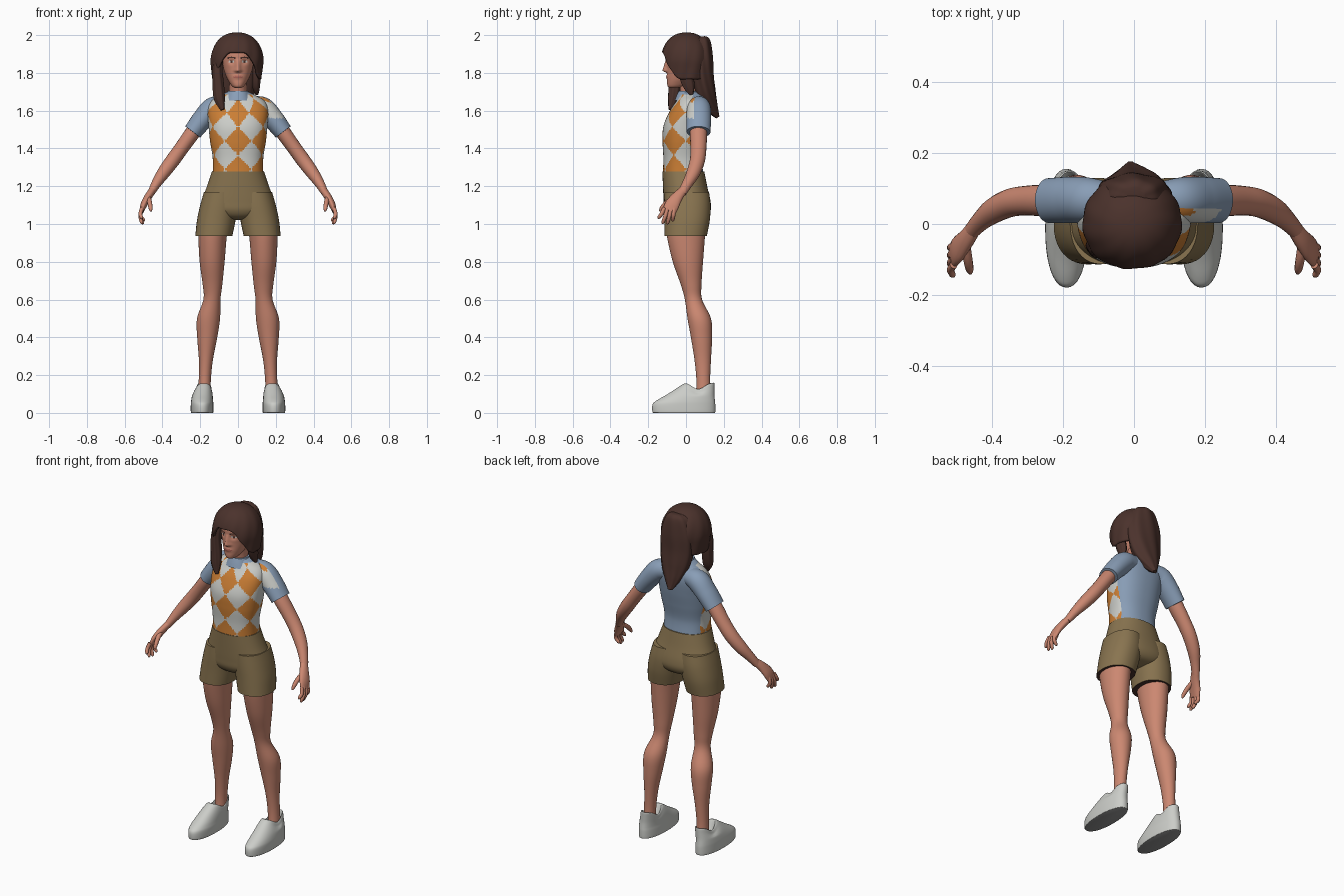
import bpy, bmesh, math
from mathutils import Vector

if "Cube" in bpy.data.objects:
    bpy.data.objects.remove(bpy.data.objects["Cube"])

def mat(name, *c):
    m = bpy.data.materials.new(name)
    m.diffuse_color = (*c, 1)
    m.use_nodes = True
    m.node_tree.nodes["Principled BSDF"].inputs["Base Color"].default_value = m.diffuse_color
    return m

SKIN = mat("skin", .60, .245, .165)
HAIR = mat("dark_brown_hair", .07, .032, .025)
BLUE = mat("dusty_blue", .25, .34, .47)
WHITE = mat("off_white", .60, .61, .58)
ORANGE = mat("orange", .60, .21, .035)
KHAKI = mat("khaki", .25, .175, .08)
SOLE = mat("sole_grey", .28, .28, .28)
LIPS = mat("lips", .42, .13, .10)

def smooth_rows(rows, k):
    """Catmull-Rom through tuples of numbers."""
    out = []
    for i in range(len(rows) - 1):
        a, b, c, d = (rows[max(0, min(len(rows) - 1, i + j))] for j in (-1, 0, 1, 2))
        for s in range(k):
            t = s / k
            out.append(tuple(.5 * (2*q + (r - p)*t + (2*p - 5*q + 4*r - w)*t*t + (3*q - p - 3*r + w)*t**3)
                             for p, q, r, w in zip(a, b, c, d)))
    return out + [rows[-1]]

def build(name, rings, mats, rule=None, closed=True):
    """Skin rings of points into a mesh, then colour faces by a rule."""
    bm = bmesh.new()
    vr = [[bm.verts.new(p) for p in r] for r in rings]
    n = len(rings[0])
    for r0, r1 in zip(vr, vr[1:]):
        for i in range(n):
            bm.faces.new((r0[i], r0[(i+1) % n], r1[(i+1) % n], r1[i]))
    if closed:
        bm.faces.new(vr[0])
        bm.faces.new(vr[-1])
    bmesh.ops.recalc_face_normals(bm, faces=bm.faces)
    bm.normal_update()
    for f in bm.faces:
        if rule:
            f.material_index = rule(f.calc_center_median(), f.normal)
    me = bpy.data.meshes.new(name)
    bm.to_mesh(me)
    bm.free()
    ob = bpy.data.objects.new(name, me)
    bpy.context.collection.objects.link(ob)
    for m in mats:
        me.materials.append(m)
    bpy.ops.object.select_all(action='DESELECT')
    ob.select_set(True)
    bpy.context.view_layer.objects.active = ob
    bpy.ops.object.shade_smooth_by_angle(angle=math.radians(50))
    return ob

def loft(name, rows, mats, n=40, k=4, p=2.2, s=1, rule=None, warp=None):
    """Horizontal rings from rows of (z, centre x, half width, front y, back y)."""
    rings = []
    for z, xc, hw, yf, yb in smooth_rows(rows, k):
        ring = []
        for i in range(n):
            a = math.tau * i / n
            c, q = math.cos(a), math.sin(a)
            v = Vector((s * (xc + hw * math.copysign(abs(c)**(2/p), c)),
                        (yf + yb)/2 + (yb - yf)/2 * math.copysign(abs(q)**(2/p), q), z))
            ring.append(warp(v) if warp else v)
        rings.append(ring)
    return build(name, rings, mats, rule)

def tube(name, rows, mats, n=20, k=4, s=1, ridge=0, rule=None):
    """Tube through (x, y, z, radius in depth, radius across)."""
    rows = smooth_rows(rows, k)
    pts = [Vector((s * r[0], r[1], r[2])) for r in rows]
    rings = []
    for i, r in enumerate(rows):
        t = (pts[min(i+1, len(pts)-1)] - pts[max(i-1, 0)]).normalized()
        a = Vector((0, 1, 0))
        a = (a - t * a.dot(t)).normalized()
        b = t.cross(a)
        ring = []
        for j in range(n):
            w = math.tau * j / n
            g = 1 + ridge * math.sin(7*w + i*.12)
            ring.append(pts[i] + a * (r[3]*g*math.cos(w)) + b * (r[4]*g*math.sin(w)))
        rings.append(ring)
    return build(name, rings, mats, rule)

def gauss(v, c, w):
    return math.exp(-((v - c) / w)**2)

# Shirt with a diamond-patterned front and plain back
def shirt_rule(c, nrm):
    if c.y > .035 or c.z > 1.685:
        return 0
    u = math.atan2(c.x, .04 - c.y) * .15 / .13
    v = (c.z - 1.44) / .15
    return 2 if abs(u - round(u)) + abs(v - round(v)) < .5 else 1

loft("shirt", [(1.265, 0, .134, -.122, .092), (1.35, 0, .134, -.12, .085), (1.44, 0, .148, -.124, .1),
               (1.52, 0, .156, -.119, .115), (1.60, 0, .16, -.085, .125), (1.65, 0, .142, -.052, .12),
               (1.68, 0, .095, -.035, .1), (1.70, 0, .055, -.03, .075)],
     [BLUE, WHITE, ORANGE], n=144, k=11, p=2.3, rule=shirt_rule)
loft("collar", [(1.655, 0, .075, -.06, .09), (1.68, 0, .064, -.05, .085), (1.705, 0, .054, -.038, .075)], [BLUE])

# Shorts
loft("shorts_hips", [(1.278, 0, .138, -.125, .097), (1.2, 0, .164, -.122, .112), (1.12, 0, .193, -.118, .13),
                     (1.07, 0, .19, -.112, .13), (1.035, 0, .12, -.085, .105), (1.02, 0, .04, -.03, .05)],
     [KHAKI], n=56, k=6)

# Shoe upper dips around the ankle
def shoe_warp(v):
    if v.z > .09:
        v.z -= .035 * gauss(v.y, .065, .045) * min(1, (v.z - .09) / .05)
    return v

for side, s in (("left", 1), ("right", -1)):
    loft(side + "_shorts_leg", [(1.17, .092, .088, -.113, .122), (1.1, .1, .1, -.114, .13),
                                (1.02, .115, .102, -.113, .126), (.936, .128, .098, -.114, .11)],
         [KHAKI, HAIR], s=s, k=6, rule=lambda c, n: 1 if n.z < -.7 else 0)
    loft(side + "_leg", [(1.0, .13, .08, -.105, .105), (.93, .135, .075, -.1, .1), (.8, .137, .066, -.07, .09),
                         (.68, .135, .052, -.028, .082), (.6, .138, .045, -.006, .085),
                         (.5, .156, .061, .008, .132), (.4, .163, .053, .026, .138),
                         (.28, .17, .037, .045, .132), (.17, .176, .032, .055, .128),
                         (.06, .18, .034, .05, .135)], [SKIN], s=s, p=2, n=36, k=5)
    loft(side + "_shoe", [(0, .19, .057, -.172, .152), (.006, .19, .06, -.178, .155), (.045, .19, .06, -.177, .155),
                          (.066, .19, .058, -.155, .153), (.095, .188, .054, -.105, .15),
                          (.13, .184, .047, -.05, .15), (.158, .181, .041, -.008, .15),
                          (.155, .181, .035, .005, .143), (.11, .181, .03, .03, .135)],
         [WHITE, SOLE], s=s, p=2.2, warp=shoe_warp, rule=lambda c, n: 1 if n.z < -.9 and c.z < .02 else 0)

    # Sleeve; the left one carries the pattern over its front
    def sleeve_rule(c, n):
        if c.x < 0 or c.y > .045 or c.z < 1.56:
            return 0
        return 2 if abs(c.y - .03)/.02 + abs(c.z - 1.67)/.03 < 1 else 1
    tube(side + "_sleeve", [(.07, .068, 1.625, .05, .05), (.13, .068, 1.612, .063, .06),
                            (.185, .068, 1.557, .065, .056), (.24, .066, 1.487, .063, .049)],
         [BLUE, WHITE, ORANGE], s=s, n=48, k=10, rule=sleeve_rule)
    tube(side + "_arm", [(.2, .066, 1.54, .044, .04), (.25, .066, 1.47, .045, .04), (.3, .066, 1.4, .042, .038),
                         (.347, .06, 1.335, .04, .038), (.395, .038, 1.27, .036, .034),
                         (.432, .008, 1.215, .028, .026), (.46, -.022, 1.165, .024, .019)], [SKIN], s=s)
    # Hand
    tube(side + "_palm", [(.455, -.018, 1.175, .024, .019), (.475, -.045, 1.145, .03, .02),
                          (.497, -.072, 1.105, .038, .018), (.51, -.088, 1.068, .036, .012)], [SKIN], s=s)
    for f, (y0, y1, z1, x1) in {"index": (-.115, -.143, 1.028, .508), "middle": (-.098, -.122, 1.002, .507),
                                "ring": (-.08, -.097, 1.0, .502), "little": (-.063, -.07, 1.014, .497)}.items():
        tube(f"{side}_{f}_finger", [(.508, y0, 1.085, .011, .011), (.517, (y0+y1)/2, (1.08+z1)/2, .0105, .0105),
                                    (x1 + .003, y1, z1 + .007, .009, .009), (x1, y1, z1, .004, .004)],
             [SKIN], n=10, k=3, s=s)
    tube(side + "_thumb", [(.475, -.06, 1.14, .014, .014), (.468, -.1, 1.115, .013, .013),
                           (.463, -.128, 1.085, .011, .011), (.461, -.138, 1.067, .005, .005)],
         [SKIN], n=10, k=3, s=s)

# Neck and head
loft("neck", [(1.62, 0, .05, -.03, .075), (1.7, 0, .044, -.03, .065), (1.79, 0, .046, -.045, .065)], [SKIN], p=2)

def face_warp(v):
    if v.y < -.03:
        nose = gauss(v.x, 0, .013 + .004*gauss(v.z, 1.812, .015))
        up = max(0, min(1, (1.875 - v.z) / .06)) if v.z > 1.812 else gauss(v.z, 1.812, .009)
        v.y -= .024 * nose * up
        v.y += .009 * gauss(abs(v.x), .034, .018) * gauss(v.z, 1.86, .014)
        v.y -= .005 * gauss(v.x, 0, .024) * gauss(v.z, 1.778, .011)
    return v

def face_rule(c, n):
    if c.y > -.03:
        return 0
    ex, ez = abs(c.x) - .035, c.z - 1.86
    if (ex/.015)**2 + (ez/.0065)**2 < 1:
        return 2 if abs(ex) < .006 else 3
    if abs(ex) < .02 and abs(ez - .023 + abs(ex)*.2) < .0035:
        return 2
    return 1 if (c.x/.027)**2 + ((c.z - 1.778)/.0075)**2 < 1 else 0

loft("head", [(1.72, 0, .016, -.085, -.045), (1.728, 0, .03, -.096, -.01), (1.745, 0, .043, -.1, .02),
              (1.775, 0, .06, -.1, .06), (1.82, 0, .076, -.1, .09), (1.87, 0, .083, -.105, .1),
              (1.92, 0, .079, -.099, .1), (1.965, 0, .05, -.06, .07)],
     [SKIN, LIPS, HAIR, WHITE], n=128, k=11, p=2.15, rule=face_rule, warp=face_warp)

# Hair cap, with its lower edge sweeping from the fringe down to the nape
rings = []
for i in range(25):
    t = .02 + .98 * i / 24
    ring = []
    for j in range(96):
        a = math.tau * j / 96
        d = min(a, math.tau - a)
        f = max(0, min(1, (d - .25) / 1.1))
        phi = t * math.radians(71 + 60 * f * f * (3 - 2*f))
        rho = math.sin(min(phi, math.pi/2))**.85 - .12 * max(0, phi - math.pi/2)
        rho *= 1 + .018 * t * math.sin(11*a + 3*phi)
        ring.append((-.005 + .126*rho*math.sin(a), .003 - .122*rho*math.cos(a), 1.86 + .14*math.cos(phi)))
    rings.append(ring)
cap = build("hair_cap", rings, [HAIR], closed=False)
bm = bmesh.new()
bm.from_mesh(cap.data)
bm.faces.new([v for v in bm.verts if v.index < 96])
bmesh.ops.recalc_face_normals(bm, faces=bm.faces)
bm.to_mesh(cap.data)
bm.free()
sol = cap.modifiers.new("thickness", 'SOLIDIFY')
sol.thickness = .014
sol.offset = -1

# Gathered back hair and loose front locks
tube("back_hair", [(0, .078, 1.992, .02, .03), (0, .08, 1.97, .047, .068), (0, .083, 1.88, .058, .1),
                   (0, .088, 1.78, .058, .103), (0, .105, 1.69, .054, .085), (-.005, .135, 1.62, .036, .05),
                   (-.01, .168, 1.565, .01, .012)], [HAIR], n=70, k=8, ridge=.035)
tube("right_lock", [(-.098, -.04, 1.9, .03, .024), (-.108, -.055, 1.82, .032, .026), (-.104, -.06, 1.73, .032, .03),
                    (-.098, -.07, 1.66, .026, .028), (-.082, -.085, 1.605, .008, .01)],
     [HAIR], n=42, k=6, ridge=.05)
tube("left_lock", [(.098, -.01, 1.88, .035, .022), (.097, .0, 1.79, .036, .022), (.096, .015, 1.73, .03, .02),
                   (.1, .03, 1.685, .01, .008)], [HAIR], n=42, k=6, ridge=.05)
